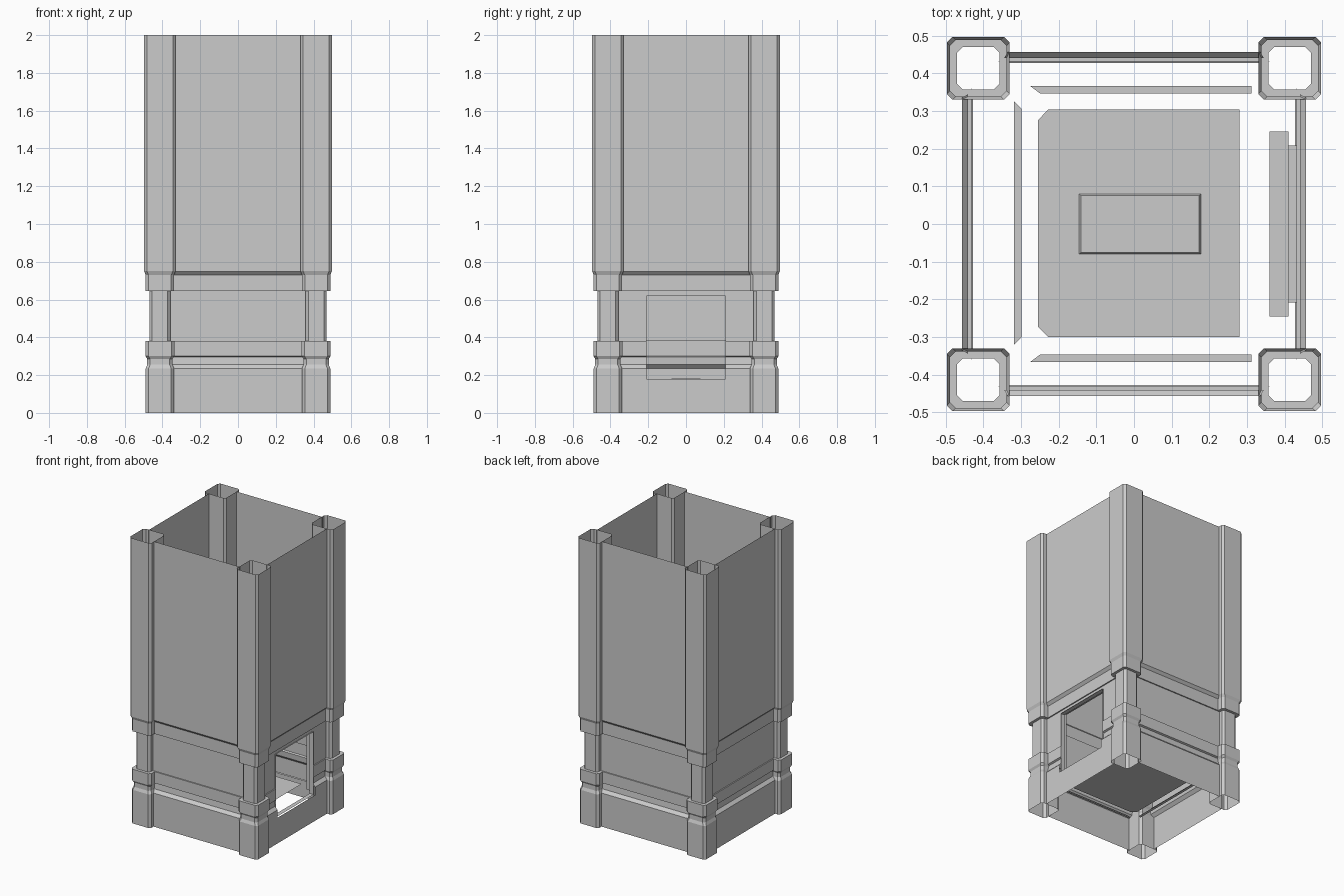
import bpy
from math import pi
from mathutils import Matrix

if "Cube" in bpy.data.objects:
    bpy.data.objects.remove(bpy.data.objects["Cube"])

GREY = (0.6, 0.6, 0.6, 1)
stone = bpy.data.materials.new("plain grey")
stone.use_nodes = True
stone.diffuse_color = GREY
stone.node_tree.nodes["Principled BSDF"].inputs["Base Color"].default_value = GREY


def add_part(name, verts, faces, turn=0):
    mesh = bpy.data.meshes.new(name)
    mesh.from_pydata(verts, [], faces)
    mesh.transform(Matrix.Rotation(turn, 4, "Z"))
    mesh.materials.append(stone)
    mesh.update()
    obj = bpy.data.objects.new(name, mesh)
    bpy.context.collection.objects.link(obj)
    return obj


def loft(name, rings):
    """Join closed rings of equal length with quads."""
    n = len(rings[0])
    verts = [v for ring in rings for v in ring]
    faces = [(r * n + i, r * n + (i + 1) % n, (r + 1) * n + (i + 1) % n, (r + 1) * n + i)
             for r in range(len(rings) - 1) for i in range(n)]
    return add_part(name, verts, faces)


# Corner columns: hollow chamfered square tubes (half width, height)
CENTRE, CUT = 0.4135, 0.015
COLUMN = [(0.075, 0), (0.075, 0.235), (0.067, 0.255), (0.067, 0.285),
          (0.076, 0.3), (0.076, 0.38), (0.056, 0.38), (0.056, 0.645),
          (0.075, 0.645), (0.075, 0.73), (0.0835, 0.75), (0.0835, 2)]


def chamfered_square(cx, cy, h, z):
    k = h - CUT
    outline = [(k, -h), (h, -k), (h, k), (k, h), (-k, h), (-h, k), (-h, -k), (-k, -h)]
    return [(cx + x, cy + y, z) for x, y in outline]


for side, sx in (("left", 1), ("right", -1)):
    for end, sy in (("front", -1), ("back", 1)):
        loft(f"{end}_{side}_column",
             [chamfered_square(sx * CENTRE, sy * CENTRE, h, z) for h, z in COLUMN])

# Walls: one moulded sheet per side (distance from centre, height, half width)
WIN, SILL, HEAD = 0.208, 0.18, 0.62
WALL = [(0.452, 0, 0.345), (0.452, SILL, 0.345), (0.452, 0.235, 0.345),
        (0.432, 0.255, 0.352), (0.428, 0.295, 0.352), (0.44, 0.3, 0.345),
        (0.44, 0.38, 0.345), (0.432, 0.38, 0.36), (0.432, HEAD, 0.36),
        (0.432, 0.645, 0.36), (0.44, 0.645, 0.345), (0.44, 0.73, 0.345),
        (0.457, 0.748, 0.335), (0.457, 2, 0.335)]


def wall(name, turn, window=False):
    verts = [(x, -d, z) for d, z, w in WALL for x in (-w, -WIN, WIN, w)]
    faces = []
    for r in range(len(WALL) - 1):
        opening = window and SILL <= WALL[r][1] and WALL[r + 1][1] <= HEAD
        for c in range(3):
            if not (opening and c == 1):
                a = r * 4 + c
                faces.append((a, a + 1, a + 5, a + 4))
    add_part(name, verts, faces, turn)


for i, name in enumerate(("front_wall", "left_wall", "back_wall", "right_wall")):
    wall(name, i * pi / 2, window=(name == "left_wall"))


# Window reveal, stepping out to a wider inner surround
def window_ring(x, grow):
    y, low, high = WIN + grow, SILL, HEAD + grow
    return [(x, -y, low), (x, y, low), (x, y, high), (x, -y, high)]


loft("window_reveal", [window_ring(0.44, 0), window_ring(0.41, 0)])
surround = [(x, y, z) for x, grow in ((0.41, 0), (0.41, 0.037), (0.36, 0.037))
            for y, z in ((-WIN - grow, SILL), (-WIN - grow, HEAD + grow),
                         (WIN + grow, HEAD + grow), (WIN + grow, SILL))]
add_part("window_surround", surround,
         [(r * 4 + i, r * 4 + i + 1, r * 4 + i + 5, r * 4 + i + 4)
          for r in range(2) for i in range(3)])

# Interior floor with two clipped corners and a low central plate
FLOOR = 0.175
outline = [(-0.228, -0.3), (0.28, -0.3), (0.28, 0.304), (-0.228, 0.304),
           (-0.255, 0.275), (-0.255, -0.272)]
add_part("floor", [(x, y, FLOOR) for x, y in outline], [range(len(outline))])


def plate_ring(inset, z):
    x0, x1, y = -0.146 + inset, 0.178 - inset, 0.08 - inset
    return [(x0, -y, z), (x1, -y, z), (x1, y, z), (x0, y, z)]


add_part("floor_plate", plate_ring(0, FLOOR) + plate_ring(0.005, FLOOR + 0.008),
         [(i, (i + 1) % 4, (i + 1) % 4 + 4, i + 4) for i in range(4)] + [(4, 5, 6, 7)])

# Narrow ledges around three sides of the floor
for name, s in (("front_ledge", -1), ("back_ledge", 1)):
    ledge = [(-0.25, s * 0.347), (0.312, s * 0.347), (0.312, s * 0.366), (-0.275, s * 0.366)]
    add_part(name, [(x, y, FLOOR) for x, y in ledge], [(0, 1, 2, 3) if s < 0 else (3, 2, 1, 0)])
add_part("right_ledge", [(-0.318, -0.32, FLOOR), (-0.298, -0.3, FLOOR),
                         (-0.298, 0.305, FLOOR), (-0.318, 0.325, FLOOR)], [(0, 1, 2, 3)])
